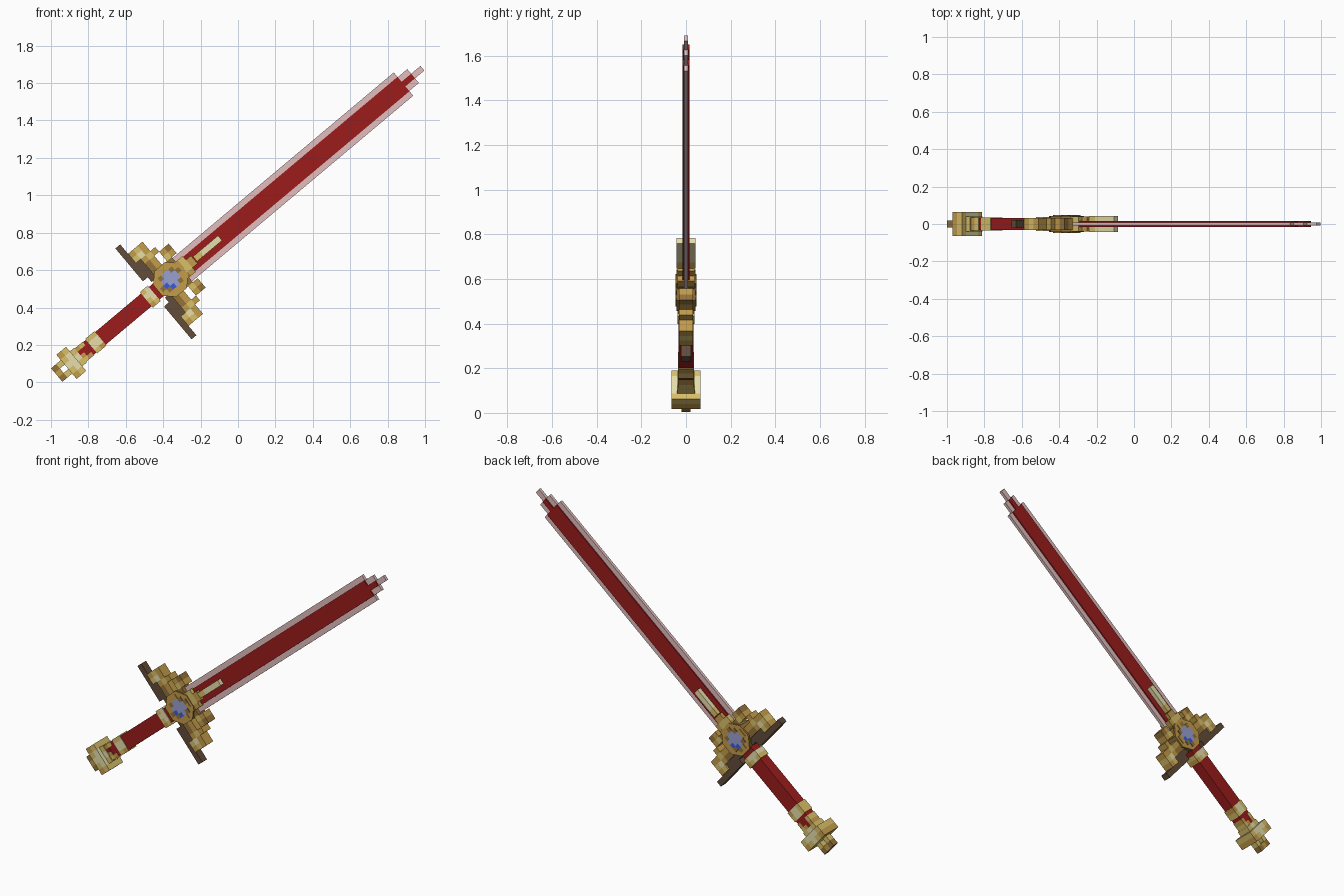
import bpy, bmesh, math
from mathutils import Matrix

cube = bpy.data.objects.get("Cube")
if cube:
    bpy.data.objects.remove(cube, do_unlink=True)


def srgb(*c):
    return [(v / 255 / 12.92) if v < 11 else ((v / 255 + 0.055) / 1.055) ** 2.4 for v in c] + [1]


def material(name, *c):
    m = bpy.data.materials.new(name)
    m.use_nodes = True
    m.diffuse_color = srgb(*c)
    m.node_tree.nodes["Principled BSDF"].inputs["Base Color"].default_value = srgb(*c)
    return m


MATS = {
    "r": material("deep red", 156, 28, 28),
    "p": material("pale rose", 226, 190, 190),
    "c": material("cream", 232, 224, 172),
    "y": material("light gold", 218, 192, 106),
    "g": material("gold", 196, 156, 74),
    "d": material("dark gold", 150, 114, 58),
    "b": material("brown", 98, 76, 56),
    "l": material("lavender", 154, 160, 208),
    "s": material("blue", 52, 92, 224),
}
KEYS = list(MATS)

# Everything is modelled lying along the sword (u), thickness (y), width (v)
POSE = Matrix.Translation((-0.36, 0, 0.55)) @ Matrix.Rotation(math.radians(-40), 4, "Y")


def finish(name, bm):
    bm.transform(POSE)
    bmesh.ops.recalc_face_normals(bm, faces=bm.faces)
    mesh = bpy.data.meshes.new(name)
    for m in MATS.values():
        mesh.materials.append(m)
    bm.to_mesh(mesh)
    bm.free()
    obj = bpy.data.objects.new(name, mesh)
    bpy.context.collection.objects.link(obj)


def add_box(bm, u0, u1, v0, v1, half, key, y=0):
    place = Matrix.Translation(((u0 + u1) / 2, y, (v0 + v1) / 2))
    size = Matrix.Diagonal((u1 - u0, 2 * half, v1 - v0, 1))
    verts = bmesh.ops.create_cube(bm, size=1, matrix=place @ size)["verts"]
    for f in {f for v in verts for f in v.link_faces}:
        f.material_index = KEYS.index(key)


def bar(name, u0, u1, width, half, key):
    bm = bmesh.new()
    add_box(bm, u0, u1, -width, width, half, key)
    finish(name, bm)


def blocks(name, rows, u0, u1, v0, v1, half, sign=1):
    """Block mosaic: strings run along u, rows go from v1 down to v0."""
    bm = bmesh.new()
    cu, cv = (u1 - u0) / len(rows[0]), (v1 - v0) / len(rows)
    for i, row in enumerate(rows):
        for j, key in enumerate(row):
            if key == ".":
                continue
            a, b = sorted((sign * (v1 - i * cv), sign * (v1 - (i + 1) * cv)))
            h = half * 0.7 if key == "b" else half
            add_box(bm, u0 + j * cu, u0 + (j + 1) * cu, a, b, h, key)
    finish(name, bm)


# Blade: thin pale edge with a thicker red core, both stepping in to the tip
bar("blade_edge", 0.06, 1.625, 0.081, 0.009, "p")
bar("blade_edge_step", 1.625, 1.692, 0.048, 0.009, "p")
bar("blade_tip", 1.692, 1.757, 0.016, 0.009, "p")
bar("blade_core", 0.06, 1.625, 0.05, 0.016, "r")
bar("blade_core_step", 1.625, 1.692, 0.016, 0.016, "r")

# Ornament over the base of the blade
blocks("blade_ornament", ["gy..", "gyg.", "yyg.", "dg.."], 0.06, 0.2, -0.055, 0.055, 0.039)
blocks("blade_spike", ["yccc"], 0.17, 0.345, -0.017, 0.017, 0.043)

# Guard wings, mirrored across the sword
wing = [
    "b......",
    "b......",
    "bgyg...",
    "bycg...",
    "bbgyg..",
    "bbdg.gd",
    "bbdg.yg",
    ".bdggd.",
]
for side, sign in (("upper", 1), ("lower", -1)):
    blocks("guard_wing_" + side, wing, -0.12, 0.115, 0.055, 0.317, 0.032, sign)

# Eight-sided hub with its side facets in darker gold
bm = bmesh.new()
turn = Matrix.Rotation(math.pi / 2, 4, "X") @ Matrix.Rotation(math.pi / 8, 4, "Z")
bmesh.ops.create_cone(bm, cap_ends=True, segments=8, radius1=0.098, radius2=0.098,
                      depth=0.086, matrix=turn)
for f in bm.faces:
    f.material_index = KEYS.index("g" if abs(f.normal.y) > 0.9 else "d")
finish("guard_hub", bm)

# Gem mosaic and gold flecks as thin plates on both faces of the hub
gem = [
    "..gg..",
    ".dlld.",
    "glllld",
    "dslllg",
    ".dsld.",
    "..gg..",
]
for side, y in (("front", -0.0445), ("back", 0.0445)):
    bm = bmesh.new()
    c = 0.025
    for i, row in enumerate(gem):
        for j, key in enumerate(row):
            if key != ".":
                u, v = (j - 3) * c, (2 - i) * c
                add_box(bm, u, u + c, v, v + c, 0.003, key, y)
    finish("gem_" + side, bm)

# Grip with its mosaic bands
bar("grip", -0.64, -0.05, 0.044, 0.033, "r")
blocks("grip_band_upper", ["yc", "cc", "yc", "gy"], -0.17, -0.115, -0.054, 0.054, 0.037)
blocks("grip_band_lower", ["yy", "cc", "cc", "yg"], -0.555, -0.49, -0.05, 0.05, 0.036)
blocks("grip_flecks", ["gy", "r.", "g.", "yg"], -0.635, -0.575, -0.047, 0.047, 0.035)

# Pommel: neck, wide block and a bottom loop
blocks("pommel_neck", ["y", "c", "y"], -0.665, -0.63, -0.052, 0.052, 0.04)
blocks("pommel_block", ["gy", "yc", "cc", "yc", "gy"], -0.727, -0.66, -0.084, 0.084, 0.065)
blocks("pommel_loop", ["dy", "g.", "dy"], -0.795, -0.725, -0.047, 0.047, 0.02)
